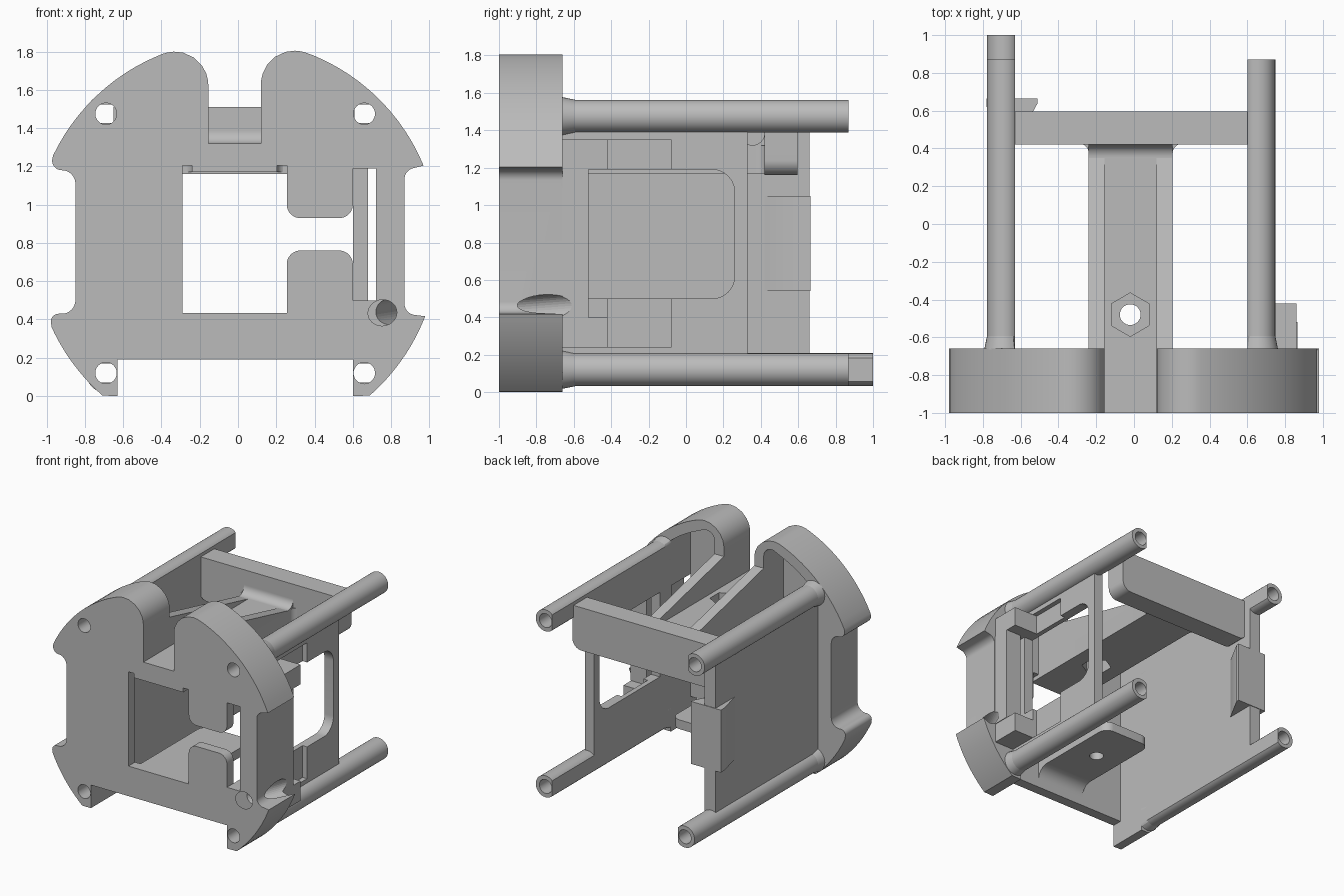
import bpy, bmesh, math
from mathutils import Vector, Matrix

cube = bpy.data.objects.get("Cube")
if cube:
    bpy.data.objects.remove(cube)

GREY = (0.5, 0.5, 0.5, 1)
mat = bpy.data.materials.new("plain grey")
mat.use_nodes = True
mat.diffuse_color = GREY
mat.node_tree.nodes["Principled BSDF"].inputs["Base Color"].default_value = GREY

# axis order that maps profile (u, v, extrusion) to world x, y, z
AXES = {"x": (2, 0, 1), "y": (0, 2, 1), "z": (0, 1, 2)}


def rounded(corners, steps=8):
    """Closed outline; corners given as (u, v, radius) get an arc."""
    out = []
    n = len(corners)
    for i, c in enumerate(corners):
        p = Vector(c[:2])
        if len(c) < 3:
            out.append(p)
            continue
        a = (Vector(corners[i - 1][:2]) - p).normalized()
        b = (Vector(corners[(i + 1) % n][:2]) - p).normalized()
        half = a.angle(b) / 2
        r = c[2]
        mid = p + (a + b).normalized() * (r / math.sin(half))
        start = p + a * (r / math.tan(half)) - mid
        end = p + b * (r / math.tan(half)) - mid
        out += [mid + start.lerp(end, k / steps).normalized() * r for k in range(steps + 1)]
    return out


def ring(cu, cv, r, n=32, turn=0.0):
    return [(cu + r * math.cos(turn + k * math.tau / n),
             cv + r * math.sin(turn + k * math.tau / n)) for k in range(n)]


def rect(u0, u1, v0, v1):
    return [(u0, v0), (u1, v0), (u1, v1), (u0, v1)]


def finish(obj):
    obj.data.materials.clear()
    obj.data.materials.append(mat)
    bpy.ops.object.select_all(action="DESELECT")
    obj.select_set(True)
    bpy.context.view_layer.objects.active = obj
    bpy.ops.object.shade_smooth_by_angle(angle=math.radians(30))


def panel(name, axis, lo, hi, *loops):
    """Extrude a filled outline (later loops are holes) along an axis."""
    curve = bpy.data.curves.new(name, "CURVE")
    curve.dimensions = "2D"
    curve.fill_mode = "BOTH"
    curve.extrude = (hi - lo) / 2
    for loop in loops:
        s = curve.splines.new("POLY")
        s.points.add(len(loop) - 1)
        for pt, co in zip(s.points, loop):
            pt.co = (co[0], co[1], 0, 1)
        s.use_cyclic_u = True
    tmp = bpy.data.objects.new(name + "_outline", curve)
    bpy.context.collection.objects.link(tmp)
    bpy.context.view_layer.update()
    mesh = bpy.data.meshes.new_from_object(tmp.evaluated_get(bpy.context.evaluated_depsgraph_get()))
    bpy.data.objects.remove(tmp)
    bm = bmesh.new()
    bm.from_mesh(mesh)
    bmesh.ops.remove_doubles(bm, verts=bm.verts, dist=0.0005)
    for v in bm.verts:
        p = (v.co.x, v.co.y, v.co.z + (lo + hi) / 2)
        v.co = [p[k] for k in AXES[axis]]
    bmesh.ops.recalc_face_normals(bm, faces=bm.faces)
    bm.to_mesh(mesh)
    bm.free()
    mesh.name = name
    obj = bpy.data.objects.new(name, mesh)
    bpy.context.collection.objects.link(obj)
    finish(obj)
    return obj


def arc(p, q, radius=1.06, n=12):
    """Points from p to q on a circle about the face plate's centre."""
    c = Vector((-0.01, 0.8))
    a, b = Vector(p) - c, Vector(q) - c
    return [tuple(c + a.lerp(b, k / n).normalized() * radius) for k in range(n + 1)]


# Face: a thin skin with an opening, backed by a deep hollow rim
rods = [(-0.69, 0.12), (-0.69, 1.475), (0.66, 0.12), (0.66, 1.475)]
bores = [ring(x, z, 0.056) for x, z in rods]
outer = (
    arc((-0.71, 0), (-0.97, 0.36))
    + [(-0.985, 0.43, 0.04), (-0.85, 0.43, 0.07), (-0.85, 1.18, 0.07), (-0.985, 1.18, 0.05)]
    + arc((-0.97, 1.26), (-0.42, 1.775))
    + [(-0.155, 1.882, 0.175), (-0.155, 1.32), (0.12, 1.32), (0.12, 1.882, 0.175)]
    + arc((0.4, 1.775), (0.96, 1.2))
    + [(0.87, 1.18, 0.06), (0.87, 0.43, 0.06)]
    + arc((0.97, 0.42), (0.69, 0)))
opening = rounded([
    (-0.29, 0.435), (0.255, 0.435), (0.255, 0.76, 0.07), (0.6, 0.76, 0.07), (0.6, 0.5),
    (0.72, 0.5), (0.72, 1.19), (0.6, 1.19), (0.6, 0.93, 0.07), (0.255, 0.93, 0.07),
    (0.255, 1.205), (0.205, 1.205), (0.205, 1.17), (-0.24, 1.17), (-0.24, 1.205), (-0.29, 1.205)])
skin = panel("face_skin", "y", -1, -0.915,
             rounded([(-0.63, 0.19), (-0.63, 0)] + outer + [(0.6, 0), (0.6, 0.19)]),
             opening, *bores)
pocket = (
    [(0.6, 0), (0.6, 0.5), (0.72, 0.5), (0.72, 1.19), (0.6, 1.19)]
    + arc((0.6, 1.56), (0.36, 1.7), 0.975, 5)
    + [(0.205, 1.77, 0.07), (0.205, 1.17), (-0.24, 1.17), (-0.24, 1.77, 0.07)]
    + arc((-0.39, 1.7), (-0.63, 1.55), 0.975, 5) + [(-0.63, 0)])
rim = panel("face_rim", "y", -0.915, -0.66, rounded(outer + pocket), *bores)
column = panel("left_column", "x", 0.72, 0.865, rect(-0.67, -0.52, 0.4, 1.19))

# Slanted cable hole leaving through the left flank of the face
bm = bmesh.new()
bmesh.ops.create_cone(bm, cap_ends=True, segments=32, radius1=0.068, radius2=0.068, depth=0.9)
heading = Vector((0.19, 0.4, 0.03)).normalized()
spin = heading.to_track_quat("Z", "Y").to_matrix().to_4x4()
bm.transform(Matrix.Translation(Vector((0.755, -1, 0.435)) + heading * 0.3) @ spin)
cut_mesh = bpy.data.meshes.new("cable_hole_cutter")
bm.to_mesh(cut_mesh)
bm.free()
cutter = bpy.data.objects.new("cable_hole_cutter", cut_mesh)
cutter.hide_render = True
bpy.context.collection.objects.link(cutter)
for part in (skin, rim, column):
    mod = part.modifiers.new("cable_hole", "BOOLEAN")
    mod.operation = "DIFFERENCE"
    mod.solver = "EXACT"
    mod.object = cutter
    bpy.context.view_layer.objects.active = part
    while part.modifiers[0] != mod:
        bpy.ops.object.modifier_move_up(modifier=mod.name)
    bpy.ops.object.modifier_apply(modifier=mod.name)
bpy.data.objects.remove(cutter)

# Four hollow rods, flattened on the inner side, with a flared root
for x, z in rods:
    side = 1 if x > 0 else -1
    level = "upper" if z > 1 else "lower"
    label = f"{level}_{'left' if side > 0 else 'right'}_rod"
    end = 1.0 if (side < 0 and level == "lower") else 0.87

    def flat_ring(r):
        return [(x + side * max(side * (u - x), -0.06), v) for u, v in ring(x, z, r)]

    panel(label, "y", -0.66, end, flat_ring(0.088), ring(x, z, 0.056))
    root = panel(label + "_root", "y", -0.665, -0.59, flat_ring(0.103), ring(x, z, 0.056))
    for v in root.data.vertices:
        if v.co.y > -0.6 and math.hypot(v.co.x - x, v.co.z - z) > 0.058:
            if side * (v.co.x - x) > -0.0599:
                v.co.x = x + (v.co.x - x) * 0.85
            v.co.z = z + (v.co.z - z) * 0.85

# Left wall with a window; its outer layer is recessed above and below it
window = rounded([(-0.52, 0.5), (0.26, 0.5, 0.12), (0.26, 1.19, 0.12), (-0.52, 1.19)])
stepped = rounded([
    (-0.52, 0.5), (-0.42, 0.5), (-0.42, 0.24), (-0.08, 0.24), (-0.08, 0.5),
    (0.26, 0.5, 0.12), (0.26, 1.19, 0.12), (-0.08, 1.19), (-0.08, 1.35),
    (-0.42, 1.35), (-0.42, 1.19), (-0.52, 1.19)])
panel("left_wall_inner", "x", 0.6, 0.64, rect(-0.67, 0.33, 0.18, 1.415), window)
panel("left_wall_outer", "x", 0.64, 0.68, rect(-0.67, 0.33, 0.18, 1.415), stepped)
for name, lo, hi in (("upper", 1.19, 1.35), ("lower", 0.24, 0.4)):
    panel(f"{name}_left_block", "x", 0.66, 0.86, rect(-0.67, -0.42, lo, hi))

# Solid right wall with a wedge-shaped clip on its rear edge
panel("right_wall", "x", -0.73, -0.63, rect(-0.67, 0.66, 0.18, 1.415))
panel("right_clip", "z", 0.54, 1.05,
      [(-0.63, 0.42), (-0.51, 0.64), (-0.51, 0.665), (-0.78, 0.665), (-0.78, 0.62), (-0.73, 0.41)])

# Rear crossbar
panel("crossbar", "y", 0.42, 0.595, rounded([
    (-0.65, 1.16, 0.08), (0.61, 1.16, 0.08), (0.61, 1.51), (-0.65, 1.51)]))

# Upper shelf with hexagonal opening, ribs and curved fillets
panel("shelf", "z", 1.17, 1.32,
      rounded([(-0.24, -0.92), (0.205, -0.92), (0.205, 0.425, 0.05), (0.26, 0.425),
               (0.26, 0.44), (-0.295, 0.44), (-0.295, 0.425), (-0.24, 0.425, 0.05)]),
      ring(-0.02, -0.48, 0.115, 6, math.pi / 6))
for name, lo, hi in (("right", -0.24, -0.155), ("left", 0.12, 0.205)):
    panel(f"{name}_rib", "x", lo, hi, [(-0.67, 1.32), (0.35, 1.32), (-0.67, 1.56)])
panel("shelf_fillet", "x", -0.24, 0.205,
      rounded([(0.35, 1.31), (0.35, 1.32), (0.42, 1.32, 0.065), (0.42, 1.39), (0.44, 1.39), (0.44, 1.31)]))

# Lower floor with a screw hole and a curved fillet beneath
panel("floor", "z", 0.36, 0.435, rounded([
    (-0.24, -0.92), (0.205, -0.92), (0.205, -0.1, 0.08), (-0.24, -0.1, 0.08)]),
    ring(-0.02, -0.48, 0.055))
panel("floor_fillet", "x", -0.24, 0.205,
      rounded([(-0.92, 0.24), (-0.915, 0.24), (-0.915, 0.36, 0.1), (-0.8, 0.36), (-0.8, 0.37), (-0.92, 0.37)]))
